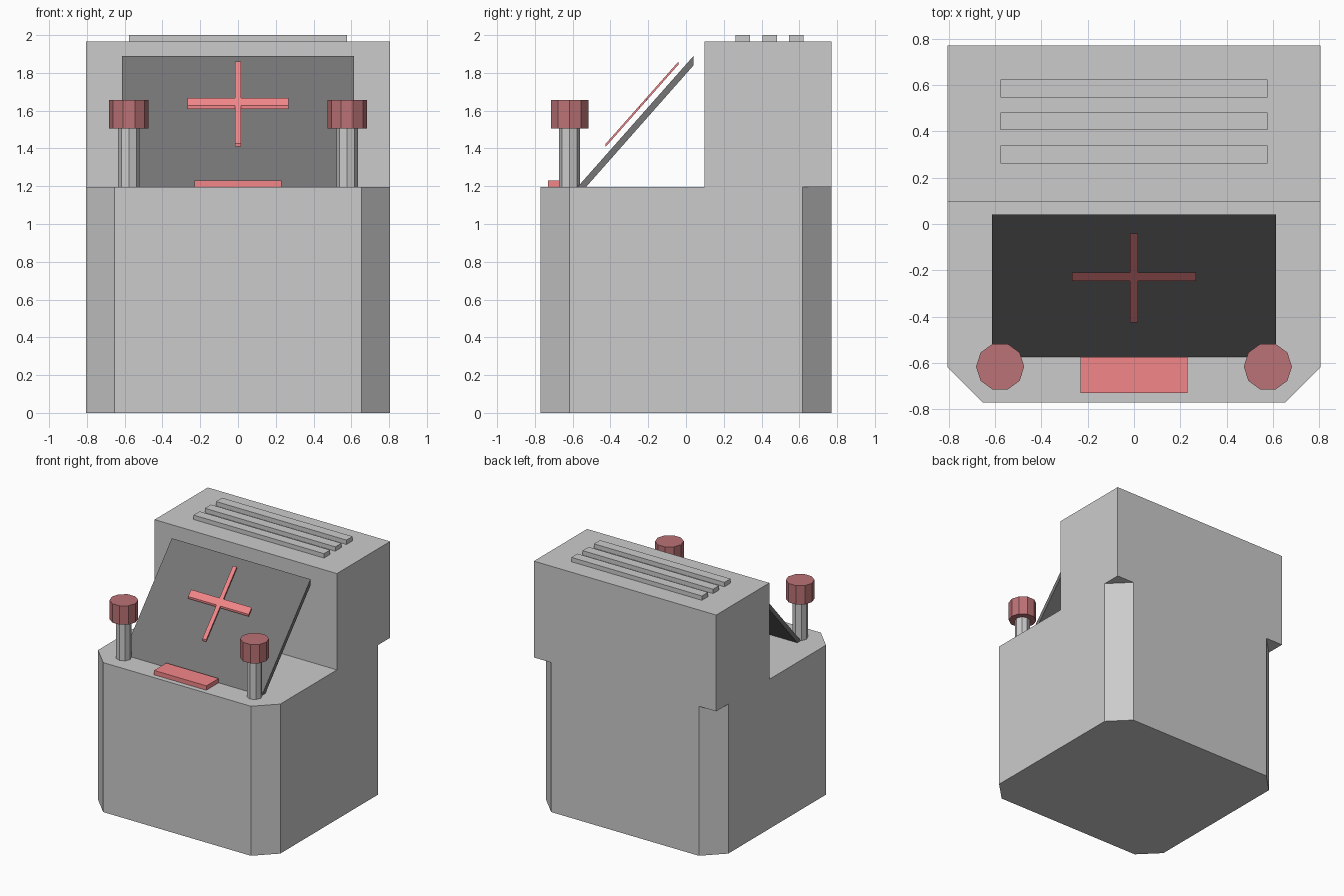
import bpy, bmesh
from math import cos, sin, pi
from mathutils import Vector

if "Cube" in bpy.data.objects:
    bpy.data.objects.remove(bpy.data.objects["Cube"])


def material(name, rgb):
    m = bpy.data.materials.new(name)
    m.diffuse_color = (*rgb, 1)
    m.use_nodes = True
    m.node_tree.nodes["Principled BSDF"].inputs["Base Color"].default_value = m.diffuse_color
    return m


RED = material("bright_red", (0.9, 0.24, 0.25))
MAROON = material("dark_red", (0.5, 0.17, 0.18))
BLACK = material("near_black", (0.18, 0.18, 0.185))


def extrude(name, points, direction, mat=None):
    """Extrude a flat outline along a vector into a closed solid."""
    bm = bmesh.new()
    face = bm.faces.new([bm.verts.new(p) for p in points])
    new = bmesh.ops.extrude_face_region(bm, geom=[face])["geom"]
    verts = [v for v in new if isinstance(v, bmesh.types.BMVert)]
    bmesh.ops.translate(bm, verts=verts, vec=Vector(direction))
    bmesh.ops.recalc_face_normals(bm, faces=bm.faces)
    mesh = bpy.data.meshes.new(name)
    bm.to_mesh(mesh)
    bm.free()
    if mat:
        mesh.materials.append(mat)
    obj = bpy.data.objects.new(name, mesh)
    bpy.context.collection.objects.link(obj)
    return obj


def prism(name, outline, z0, z1, mat=None):
    return extrude(name, [(x, y, z0) for x, y in outline], (0, 0, z1 - z0), mat)


def box(name, half_x, y0, y1, z0, z1, mat=None):
    return prism(name, [(-half_x, y0), (half_x, y0), (half_x, y1), (-half_x, y1)], z0, z1, mat)


def side_profile(name, half_x, yz, mat=None):
    return extrude(name, [(-half_x, y, z) for y, z in yz], (2 * half_x, 0, 0), mat)


def ring(cx, cy, r, n):
    return [(cx + r * cos(2 * pi * i / n), cy + r * sin(2 * pi * i / n)) for i in range(n)]


W, D, C, DECK = 0.806, 0.77, 0.153, 1.195

# Lower cabinet with chamfered vertical corners
corners = [(W, D - C), (W - C, D), (C - W, D), (-W, D - C),
           (-W, C - D), (C - W, -D), (W - C, -D), (W, C - D)]
prism("lower_cabinet", corners, 0, DECK)

# Square upper housing overhanging the rear chamfers
box("upper_housing", W, 0.098, D, DECK, 1.965)

# Raised slats on the roof
for i, y in enumerate((0.262, 0.405, 0.546)):
    box(f"roof_slat_{i + 1}", 0.577, y, y + 0.077, 1.965, 2.0)

# Sloping screen slab, vertical at its top edge
side_profile("screen", 0.613, [(-0.575, DECK), (0.04, 1.89), (0.04, 1.84), (-0.53, DECK)], BLACK)


# Cross floating in front of the screen, parallel to it
def cross_bar(name, half_x, y0, y1):
    z0, z1 = (1.425 + (y + 0.425) * 1.13 for y in (y0, y1))
    side_profile(name, half_x, [(y0, z0), (y1, z1), (y1, z1 - 0.016), (y0, z0 - 0.016)], RED)


cross_bar("cross_upright", 0.017, -0.425, -0.04)
cross_bar("cross_arm", 0.268, -0.247, -0.21)

# Front button bar
box("button_bar", 0.231, -0.73, -0.575, DECK, 1.23, RED)

# Posts with ten-sided knobs
for side, x in (("left", -0.578), ("right", 0.578)):
    prism(f"{side}_post", ring(x, -0.616, 0.056, 8), DECK, 1.505)
    prism(f"{side}_knob", ring(x, -0.616, 0.104, 10), 1.505, 1.656, MAROON)
